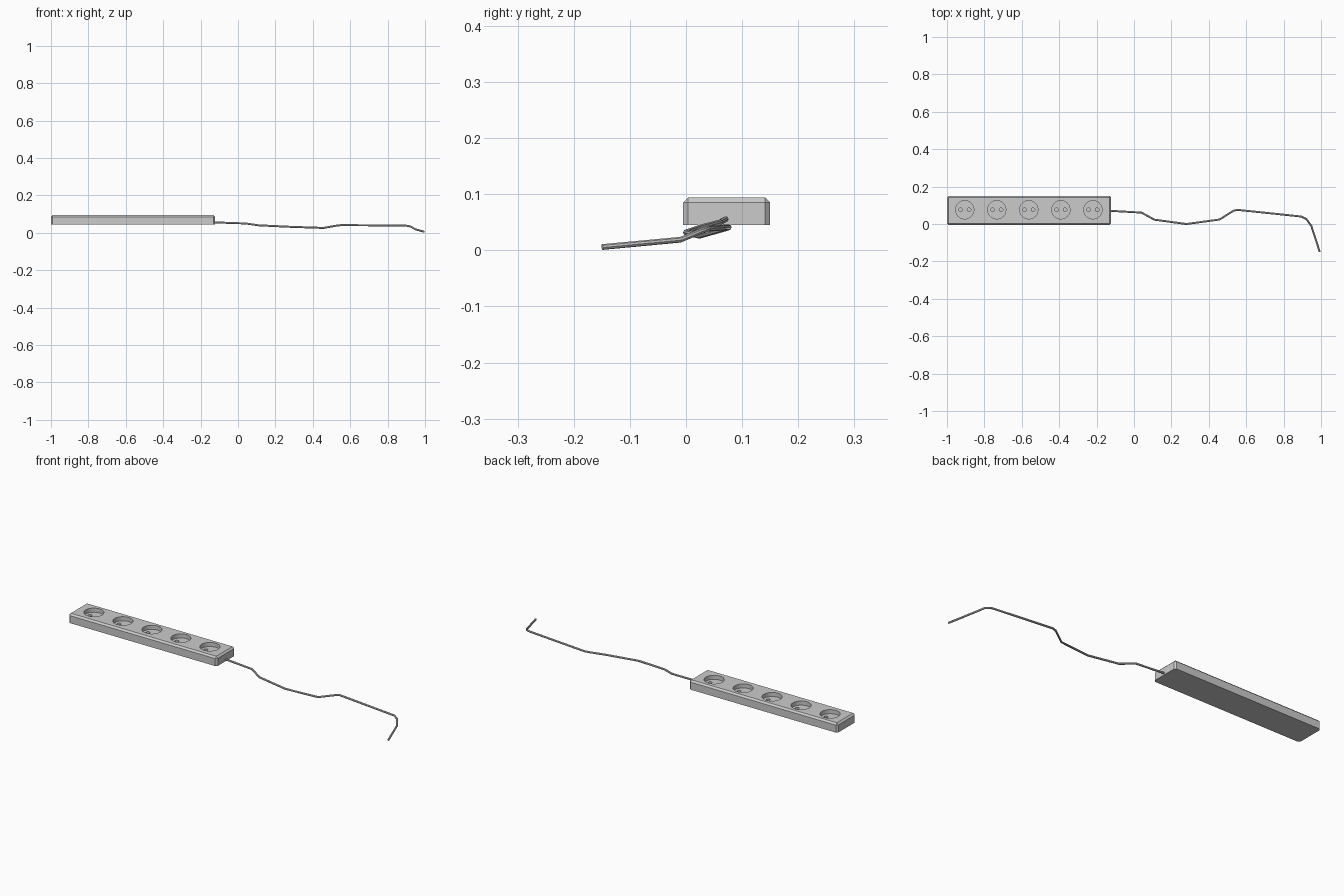
import bpy, bmesh
from mathutils import Matrix, Vector

if "Cube" in bpy.data.objects:
    bpy.data.objects.remove(bpy.data.objects["Cube"])

X0, X1, Y0, Y1, Z0, Z1 = -1.0, -0.122, -0.005, 0.15, 0.0455, 0.0945
SOCKETS = [-0.905 + 0.1713 * i for i in range(5)]
SOCKET_Y = 0.076


def mesh_object(name, bm):
    mesh = bpy.data.meshes.new(name)
    bm.to_mesh(mesh)
    bm.free()
    obj = bpy.data.objects.new(name, mesh)
    bpy.context.collection.objects.link(obj)
    return obj


def cylinder_cutter(name, centres, radius, sides, bottom):
    bm = bmesh.new()
    top = Z1 + 0.03
    for x, y in centres:
        bmesh.ops.create_cone(bm, cap_ends=True, segments=sides, radius1=radius,
                              radius2=radius, depth=top - bottom,
                              matrix=Matrix.Translation((x, y, (top + bottom) / 2)))
    obj = mesh_object(name, bm)
    obj.hide_render = True
    obj.hide_set(True)
    return obj


# Strip housing: box with chamfered sides and top, sharp underside
bm = bmesh.new()
size = Matrix.Diagonal((X1 - X0, Y1 - Y0, Z1 - Z0, 1))
centre = Matrix.Translation(((X0 + X1) / 2, (Y0 + Y1) / 2, (Z0 + Z1) / 2))
bmesh.ops.create_cube(bm, size=1, matrix=centre @ size)
edges = [e for e in bm.edges if max(v.co.z for v in e.verts) > Z0 + 0.01]
bmesh.ops.bevel(bm, geom=edges, offset=0.009, segments=1, affect='EDGES', profile=0.5)
housing = mesh_object("strip_housing", bm)

# Round socket wells, then two pin holes in each floor
wells = cylinder_cutter("socket_well_cutter", [(x, SOCKET_Y) for x in SOCKETS],
                        0.049, 24, Z1 - 0.022)
pins = cylinder_cutter("pin_hole_cutter",
                       [(x + s * 0.023, SOCKET_Y) for x in SOCKETS for s in (-1, 1)],
                       0.010, 12, Z1 - 0.036)
for cutter in (wells, pins):
    mod = housing.modifiers.new(cutter.name, 'BOOLEAN')
    mod.operation = 'DIFFERENCE'
    mod.solver = 'EXACT'
    mod.object = cutter

# Power cable: thin tube along a bent path
path = [(-0.135, 0.071, 0.056), (0.04, 0.061, 0.050), (0.11, 0.023, 0.040),
        (0.28, 0.0, 0.032), (0.457, 0.024, 0.026), (0.53, 0.070, 0.039),
        (0.55, 0.076, 0.041), (0.895, 0.040, 0.039), (0.922, 0.026, 0.034),
        (0.948, -0.010, 0.019), (0.993, -0.149, 0.006)]
curve = bpy.data.curves.new("power_cable", 'CURVE')
curve.dimensions = '3D'
curve.bevel_depth = 0.0052
curve.bevel_resolution = 2
curve.use_fill_caps = True
spline = curve.splines.new('POLY')
spline.points.add(len(path) - 1)
for point, co in zip(spline.points, path):
    point.co = (*co, 1)
cable = bpy.data.objects.new("power_cable", curve)
bpy.context.collection.objects.link(cable)
bpy.context.view_layer.objects.active = cable
cable.select_set(True)
bpy.ops.object.convert(target='MESH')
bpy.ops.object.shade_smooth_by_angle()
